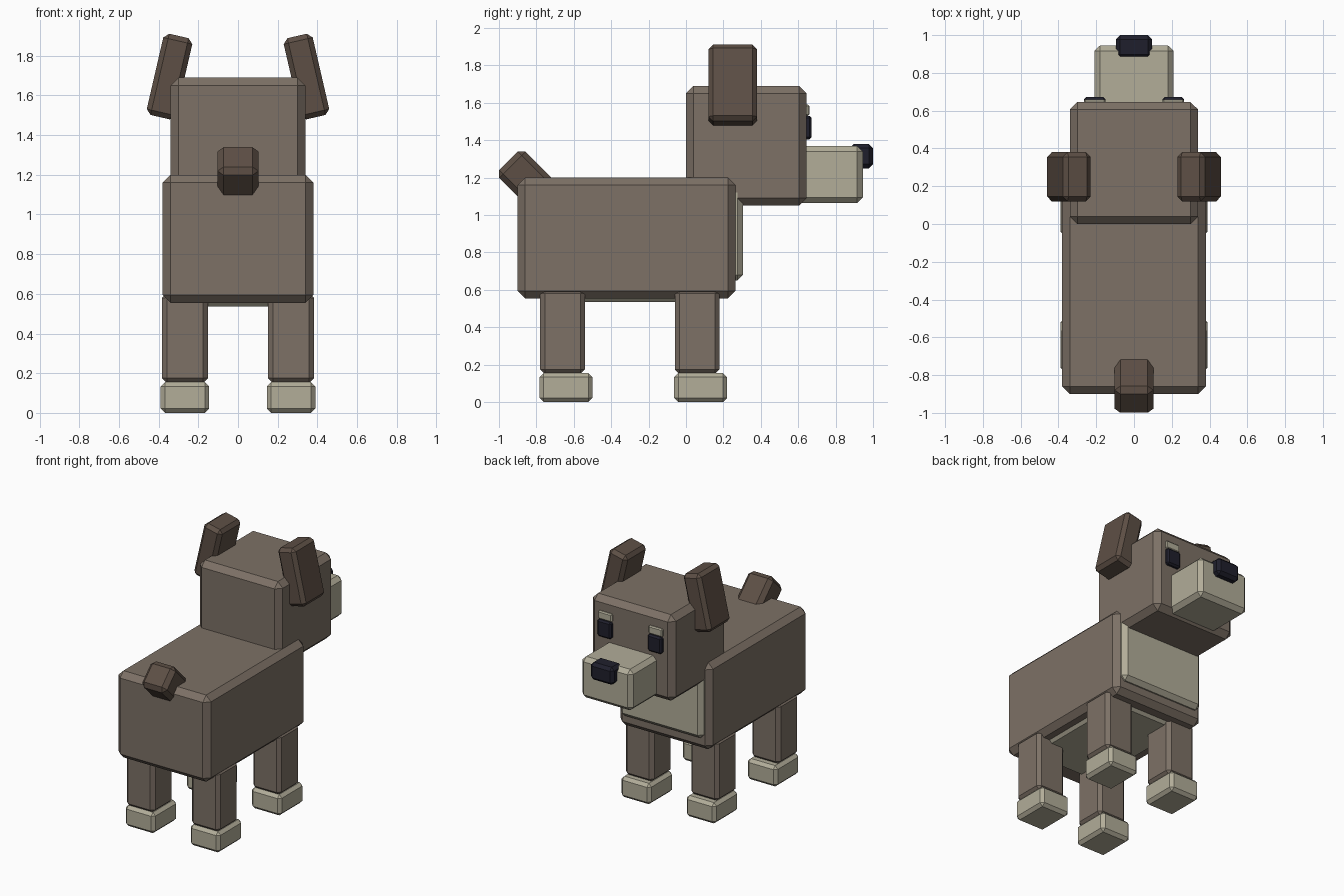
import bpy
from math import radians

cube = bpy.data.objects.get("Cube")
if cube:
    bpy.data.objects.remove(cube, do_unlink=True)


def srgb(r, g, b):
    return tuple(((c / 255 + 0.055) / 1.055) ** 2.4 for c in (r, g, b)) + (1.0,)


def material(name, color):
    m = bpy.data.materials.new(name)
    m.use_nodes = True
    m.diffuse_color = color
    bsdf = next(n for n in m.node_tree.nodes if n.type == 'BSDF_PRINCIPLED')
    bsdf.inputs["Base Color"].default_value = color
    return m


fur = material("grey brown fur", srgb(125, 113, 102))
dark_fur = material("dark brown fur", srgb(93, 79, 69))
cream = material("cream fur", srgb(178, 173, 153))
black = material("blue black", srgb(31, 31, 44))


def block(name, center, size, mat, bevel, rot=(0, 0, 0)):
    """Box with chamfered edges."""
    bpy.ops.mesh.primitive_cube_add(size=1, location=center)
    ob = bpy.context.object
    ob.name = name
    ob.scale = size
    bpy.ops.object.transform_apply(location=False, rotation=False, scale=True)
    ob.rotation_euler = rot
    ob.data.materials.append(mat)
    mod = ob.modifiers.new("chamfer", 'BEVEL')
    mod.width = bevel
    mod.segments = 1
    mod.limit_method = 'NONE'
    return ob


def span(name, x, y, z, mat, bevel):
    """Chamfered box given by its extents on each axis."""
    return block(name, [(a + b) / 2 for a, b in (x, y, z)],
                 [b - a for a, b in (x, y, z)], mat, bevel)


# Trunk with pale chest and belly
span("body", (-0.38, 0.38), (-0.90, 0.265), (0.555, 1.2), fur, 0.04)
span("chest", (-0.34, 0.34), (0.2, 0.305), (0.65, 1.15), cream, 0.03)
span("belly", (-0.29, 0.29), (-0.75, 0.16), (0.535, 0.65), cream, 0.02)

# Head, muzzle and nose
span("head", (-0.34, 0.34), (0, 0.645), (1.05, 1.69), fur, 0.04)
span("muzzle", (-0.21, 0.21), (0.55, 0.945), (1.065, 1.37), cream, 0.03)
span("nose", (-0.095, 0.095), (0.875, 1.0), (1.25, 1.38), black, 0.022)

# Tail, tilted up and back
block("tail", (0, -0.826, 1.166), (0.205, 0.2, 0.35), dark_fur, 0.03,
      (radians(45), 0, 0))

# Paired parts
for side, s in (("left", 1), ("right", -1)):
    def pair(name, x, y, z, mat, bevel):
        span(side + "_" + name, sorted((s * x[0], s * x[1])), y, z, mat, bevel)

    pair("eye", (0.15, 0.265), (0.62, 0.672), (1.405, 1.53), black, 0.012)
    pair("brow", (0.15, 0.265), (0.62, 0.66), (1.53, 1.59), cream, 0.008)
    block(side + "_ear", (s * 0.345, 0.25, 1.695), (0.15, 0.26, 0.42),
          dark_fur, 0.025, (0, radians(-13 * s), 0))
    for end, y in (("front", -0.06), ("back", -0.78)):
        pair(end + "_leg", (0.152, 0.384), (y, y + 0.24), (0.15, 0.605), fur, 0.025)
        pair(end + "_foot", (0.145, 0.39), (y - 0.003, y + 0.28), (0, 0.155), cream, 0.022)
